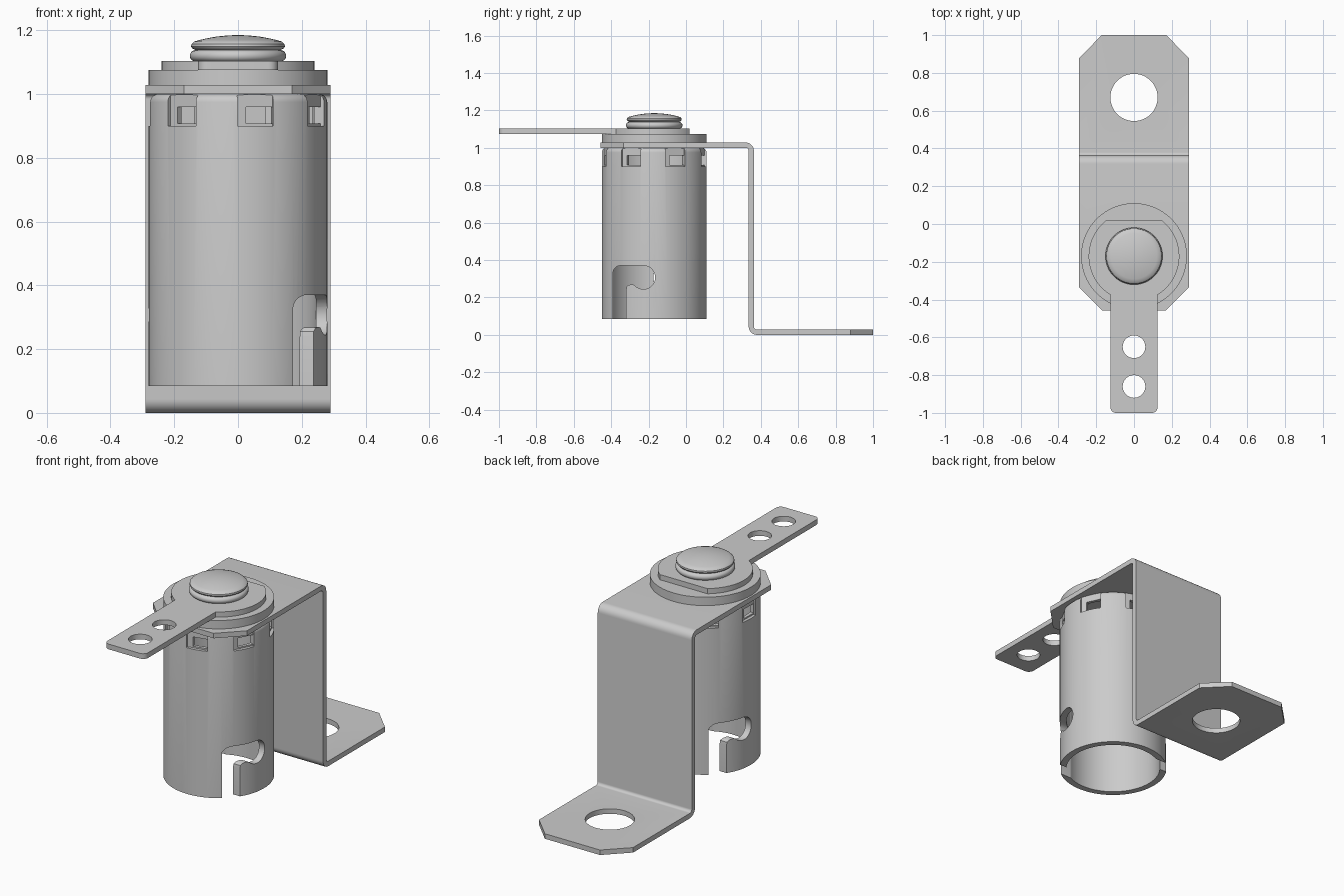
import bpy, bmesh, math
from mathutils import Matrix

if "Cube" in bpy.data.objects:
    bpy.data.objects.remove(bpy.data.objects["Cube"])

CY = -0.17          # y of the socket axis


def arc(cx, cy, r, a0, a1, n=8):
    return [(cx + r * math.cos(math.radians(a0 + (a1 - a0) * i / n)),
             cy + r * math.sin(math.radians(a0 + (a1 - a0) * i / n))) for i in range(n + 1)]


def finish(name, bm):
    bmesh.ops.recalc_face_normals(bm, faces=bm.faces)
    me = bpy.data.meshes.new(name)
    bm.to_mesh(me)
    bm.free()
    ob = bpy.data.objects.new(name, me)
    bpy.context.collection.objects.link(ob)
    return ob


def prism(name, pts, lo, hi, axis='z', turn=0):
    """Extrude a 2D outline along z or x; turn rotates it about the socket axis."""
    bm = bmesh.new()
    place = (lambda p, t: (p[0], p[1], t)) if axis == 'z' else (lambda p, t: (t, p[0], p[1]))
    a = [bm.verts.new(place(p, lo)) for p in pts]
    b = [bm.verts.new(place(p, hi)) for p in pts]
    bm.faces.new(a)
    bm.faces.new(b)
    for i in range(len(pts)):
        j = (i + 1) % len(pts)
        bm.faces.new((a[i], a[j], b[j], b[i]))
    bmesh.ops.rotate(bm, verts=bm.verts, cent=(0, CY, 0),
                     matrix=Matrix.Rotation(math.radians(turn), 3, 'Z'))
    return finish(name, bm)


def lathe(name, prof, n=96):
    """Revolve a closed (r, z) loop about the socket axis."""
    bm = bmesh.new()
    rings = []
    for r, z in prof:
        if r == 0:
            rings.append([bm.verts.new((0, CY, z))] * n)
        else:
            rings.append([bm.verts.new((r * math.cos(2 * math.pi * k / n),
                                        CY + r * math.sin(2 * math.pi * k / n), z)) for k in range(n)])
    for i in range(len(prof)):
        p, q = rings[i], rings[(i + 1) % len(prof)]
        for k in range(n):
            m = (k + 1) % n
            vs = list(dict.fromkeys((p[k], p[m], q[m], q[k])))
            if len(vs) > 2:
                bm.faces.new(vs)
    return finish(name, bm)


def boolean(ob, cutter, op='DIFFERENCE'):
    mod = ob.modifiers.new('cut', 'BOOLEAN')
    mod.operation, mod.solver, mod.object = op, 'EXACT', cutter
    bpy.context.view_layer.objects.active = ob
    bpy.ops.object.modifier_apply(modifier=mod.name)
    bpy.data.objects.remove(cutter)


def rect(x0, x1, y0, y1):
    return [(x0, y0), (x1, y0), (x1, y1), (x0, y1)]


# Z-shaped bracket: bent side profile trimmed by the chamfered plan outline
c1, c2 = (0.379, 0.044), (0.319, 0.984)
side = ([(1.1, 0.028)] + arc(*c1, 0.016, 270, 180) + arc(*c2, 0.044, 0, 90) + [(-0.6, 1.028), (-0.6, 1.0)]
        + arc(*c2, 0.016, 90, 0) + arc(*c1, 0.044, 180, 270) + [(1.1, 0)])
bracket = prism('bracket', side, -0.4, 0.4, 'x')
plan = [(-0.17, -0.457), (0.17, -0.457), (0.29, -0.335), (0.29, 0.88),
        (0.17, 1), (-0.17, 1), (-0.29, 0.88), (-0.29, -0.335)]
boolean(bracket, prism('trim', plan, -0.1, 1.3), 'INTERSECT')
boolean(bracket, prism('hole', arc(0, 0.67, 0.125, 0, 352.5, 47), -0.1, 0.2))

# Socket barrel, closed at the top with a rounded shoulder
barrel = lathe('barrel', [(0.245, 0.085), (0.28, 0.085)] + arc(0.255, 0.975, 0.025, 0, 90, 5)
               + [(0, 1.0), (0, 0.965), (0.245, 0.965)])

# Two hooked bayonet slots, half a turn apart
slot = ([(-0.39, 0)] + arc(-0.35, 0.33, 0.04, 180, 90, 6) + arc(-0.228, 0.307, 0.063, 90, -140, 24)
        + [(-0.29, 0.27), (-0.308, 0.266), (-0.318, 0.256), (-0.32, 0.24), (-0.32, 0)])
for turn in (0, 180):
    boolean(barrel, prism('slot', slot, 0.06, 0.4, 'x', turn))

# Seven recessed windows under the shoulder, each with a smaller through opening
for i in range(7):
    turn = 11.5 + i * 360 / 7
    boolean(barrel, prism('recess', rect(-0.057, 0.057, CY - 0.35, CY - 0.262), 0.9, 1.02, 'z', turn))
    boolean(barrel, prism('window', rect(-0.028, 0.0565, CY - 0.33, CY - 0.2), 0.908, 0.96, 'z', turn))

# Insulating washer
washer = lathe('insulating_washer', [(0, 1.028), (0.28, 1.028), (0.28, 1.075), (0, 1.075)])

# Terminal tag: round head with a flat back and a two-hole tongue
tag = prism('terminal_tag', arc(0, CY, 0.24, -58.6, 52.3, 28) + arc(0, CY, 0.24, 127.7, 238.6, 28)
            + arc(-0.095, -0.97, 0.03, 180, 270, 6) + arc(0.095, -0.97, 0.03, 270, 360, 6), 1.075, 1.104)
for y in (-0.65, -0.86):
    boolean(tag, prism('hole', arc(0, y, 0.06, 0, 350, 35), 1.0, 1.2))

# Contact rivet: bead, neck and domed button
R = 0.48
dome = [(0.138 * (1 - i / 8), 1.185 - R + math.sqrt(R * R - (0.138 * (1 - i / 8)) ** 2)) for i in range(9)]
rivet = lathe('contact_rivet', [(0, 1.09), (0.132, 1.09)] + arc(0.133, 1.12, 0.018, -90, 90, 10)
              + [(0.143, 1.143), (0.147, 1.149), (0.146, 1.157)] + dome)

# Smooth curved surfaces, keep edges sharp
bpy.ops.object.select_all(action='DESELECT')
for ob in (bracket, barrel, washer, tag, rivet):
    ob.select_set(True)
bpy.context.view_layer.objects.active = barrel
bpy.ops.object.shade_smooth_by_angle(angle=math.radians(30))
